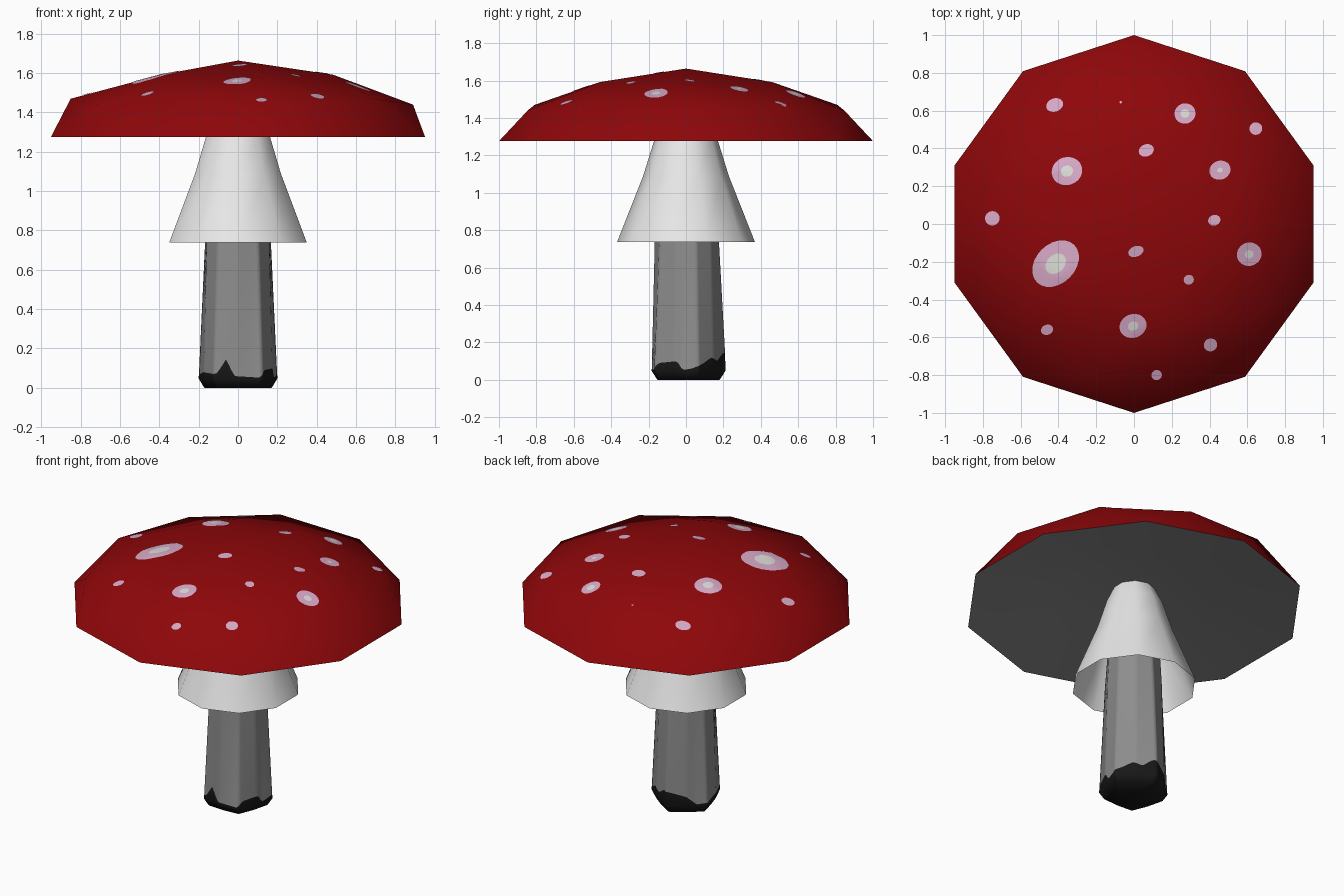
import bpy, bmesh, math
from mathutils import Vector
from mathutils.bvhtree import BVHTree

if "Cube" in bpy.data.objects:
    bpy.data.objects.remove(bpy.data.objects["Cube"])


def material(name, r, g, b):
    m = bpy.data.materials.new(name)
    m.diffuse_color = (r, g, b, 1)
    m.use_nodes = True
    m.node_tree.nodes["Principled BSDF"].inputs["Base Color"].default_value = m.diffuse_color
    return m


RED = material("cap_red", 0.27, 0.002, 0.003)
GREY = material("stem_grey", 0.265, 0.265, 0.265)
WHITE = material("skirt_white", 0.8, 0.8, 0.8)
BLACK = material("soil_black", 0.009, 0.009, 0.009)
PINK = material("spot_pink", 0.68, 0.4, 0.57)
PALE = material("spot_pale", 0.72, 0.72, 0.69)


def finish(bm, name, mats, recalc=True, smooth=60):
    if recalc:
        bmesh.ops.recalc_face_normals(bm, faces=bm.faces[:])
    me = bpy.data.meshes.new(name)
    bm.to_mesh(me)
    ob = bpy.data.objects.new(name, me)
    bpy.context.collection.objects.link(ob)
    for m in mats:
        me.materials.append(m)
    bpy.ops.object.select_all(action='DESELECT')
    ob.select_set(True)
    bpy.context.view_layer.objects.active = ob
    bpy.ops.object.shade_smooth_by_angle(angle=math.radians(smooth))
    return ob


def bridge(bm, a, b, mat=0):
    n = len(a)
    for i in range(n):
        f = bm.faces.new((a[i], a[(i + 1) % n], b[(i + 1) % n], b[i]))
        f.material_index = mat


# Cap: flattened upper half of an icosphere
bm = bmesh.new()
bmesh.ops.create_icosphere(bm, subdivisions=2, radius=1)
bmesh.ops.delete(bm, geom=[v for v in bm.verts if v.co.z < -0.01], context='VERTS')
LEVELS = [(0, 1.276, 1), (0.447, 1.44, 0.995), (0.526, 1.47, 1), (0.851, 1.592, 0.92), (1, 1.664, 1)]
for v in bm.verts:
    _, z, s = min(LEVELS, key=lambda l: abs(l[0] - v.co.z))
    v.co = (v.co.x * s, v.co.y * s, z)
bmesh.ops.recalc_face_normals(bm, faces=bm.faces[:])
tree = BVHTree.FromBMesh(bm)

# Cap underside: shallow grey hollow that rises towards the stem
rim = sorted((v for v in bm.verts if v.is_boundary), key=lambda v: math.atan2(v.co.y, v.co.x))
inner = [bm.verts.new((v.co.x * 0.5, v.co.y * 0.5, 1.346)) for v in rim]
hub = bm.verts.new((0, 0, 1.39))
bridge(bm, rim, inner, 1)
for i in range(10):
    bm.faces.new((inner[i], inner[(i + 1) % 10], hub)).material_index = 1
finish(bm, "cap", [RED, GREY])

# Spots: thin patches draped over the cap (x, y, half length, half width, core size ratio)
SPOTS = [
    (-0.42, 0.63, 0.046, 0.035, 0), (0.27, 0.585, 0.056, 0.054, 0.42), (0.645, 0.505, 0.034, 0.033, 0),
    (0.065, 0.39, 0.041, 0.032, 0), (-0.355, 0.28, 0.082, 0.074, 0.4), (0.455, 0.285, 0.057, 0.05, 0.26),
    (0.425, 0.02, 0.033, 0.028, 0), (-0.75, 0.03, 0.039, 0.038, 0), (-0.415, -0.21, 0.14, 0.105, 0.44),
    (0.01, -0.145, 0.042, 0.028, 0), (0.61, -0.16, 0.066, 0.062, 0.35), (0.29, -0.295, 0.027, 0.026, 0),
    (-0.46, -0.56, 0.033, 0.027, 0), (-0.005, -0.54, 0.073, 0.063, 0.38), (0.405, -0.64, 0.036, 0.034, 0),
    (0.12, -0.8, 0.028, 0.027, 0), (-0.07, 0.645, 0.007, 0.006, 0)]
SEG, LIFT = 24, 0.003
bm = bmesh.new()


def on_cap(x, y):
    hit = tree.ray_cast(Vector((x, y, 3)), Vector((0, 0, -1)))[0]
    return bm.verts.new((x, y, hit.z + LIFT))


for x, y, a, b, core in SPOTS:
    turn = math.radians(45 if a > 0.1 else 20)
    steps = [core, (core + 1) / 2, 1] if core else [0.5, 1]
    rings = []
    for s in steps:
        ring = []
        for i in range(SEG):
            t = math.tau * i / SEG
            u, w = a * s * math.cos(t), b * s * math.sin(t)
            ring.append(on_cap(x + u * math.cos(turn) - w * math.sin(turn),
                               y + u * math.sin(turn) + w * math.cos(turn)))
        rings.append(ring)
    mid = on_cap(x, y)
    for i in range(SEG):
        f = bm.faces.new((mid, rings[0][i], rings[0][(i + 1) % SEG]))
        f.material_index = 1 if core else 0
    for small, large in zip(rings, rings[1:]):
        bridge(bm, large, small)
for f in bm.faces:
    f.normal_update()
    if f.normal.z < 0:
        f.normal_flip()
finish(bm, "cap_spots", [PINK, PALE], recalc=False)

# Skirt: open ten-sided flared sheet running up into the hollow of the cap
bm = bmesh.new()
rings = [[bm.verts.new((r * math.cos(math.radians(18 + 36 * i)), r * math.sin(math.radians(18 + 36 * i)), z))
          for i in range(10)] for r, z in [(0.368, 0.738), (0.229, 1.09), (0.17, 1.28), (0.12, 1.39)]]
for lo, hi in zip(rings, rings[1:]):
    bridge(bm, lo, hi)
finish(bm, "skirt", [WHITE])

# Stem: ten-sided column, with a ragged soil line near the foot
SUB = 8
SOIL = [(-165, 0.08), (-123, 0.07), (-109, 0.145), (-96, 0.06), (-57, 0.052), (-48, 0.09), (-15, 0.1),
        (-6, 0.052), (9, 0.06), (30, 0.09), (48, 0.12), (66, 0.1), (85, 0.145), (126, 0.11), (145, 0.06), (195, 0.08)]


def soil_height(deg):
    deg = (deg + 165) % 360 - 165
    for (a0, h0), (a1, h1) in zip(SOIL, SOIL[1:]):
        if a0 <= deg <= a1:
            return h0 + (h1 - h0) * (deg - a0) / (a1 - a0)
    return 0.08


def stem_ring(bm, r_even, r_odd, height):
    corners = [Vector((r * math.cos(math.radians(18 + 36 * i)), r * math.sin(math.radians(18 + 36 * i)), 0))
               for i in range(10) for r in [r_odd if i % 2 else r_even]]
    ring = []
    for i in range(10):
        for k in range(SUB):
            p = corners[i].lerp(corners[(i + 1) % 10], k / SUB)
            p.z = height(math.degrees(math.atan2(p.y, p.x)))
            ring.append(bm.verts.new(p))
    return ring


bm = bmesh.new()
foot = stem_ring(bm, 0.18, 0.153, lambda d: 0)
knee = stem_ring(bm, 0.211, 0.184, lambda d: 0.048)
soil = stem_ring(bm, 0.209, 0.183, soil_height)
neck = stem_ring(bm, 0.176, 0.167, lambda d: 0.74)
top = stem_ring(bm, 0.135, 0.135, lambda d: 1.3)
bridge(bm, foot, knee, 1)
bridge(bm, knee, soil, 1)
bridge(bm, soil, neck)
bridge(bm, neck, top)
bm.faces.new(foot[::-1]).material_index = 1
finish(bm, "stem", [GREY, BLACK], smooth=75)
